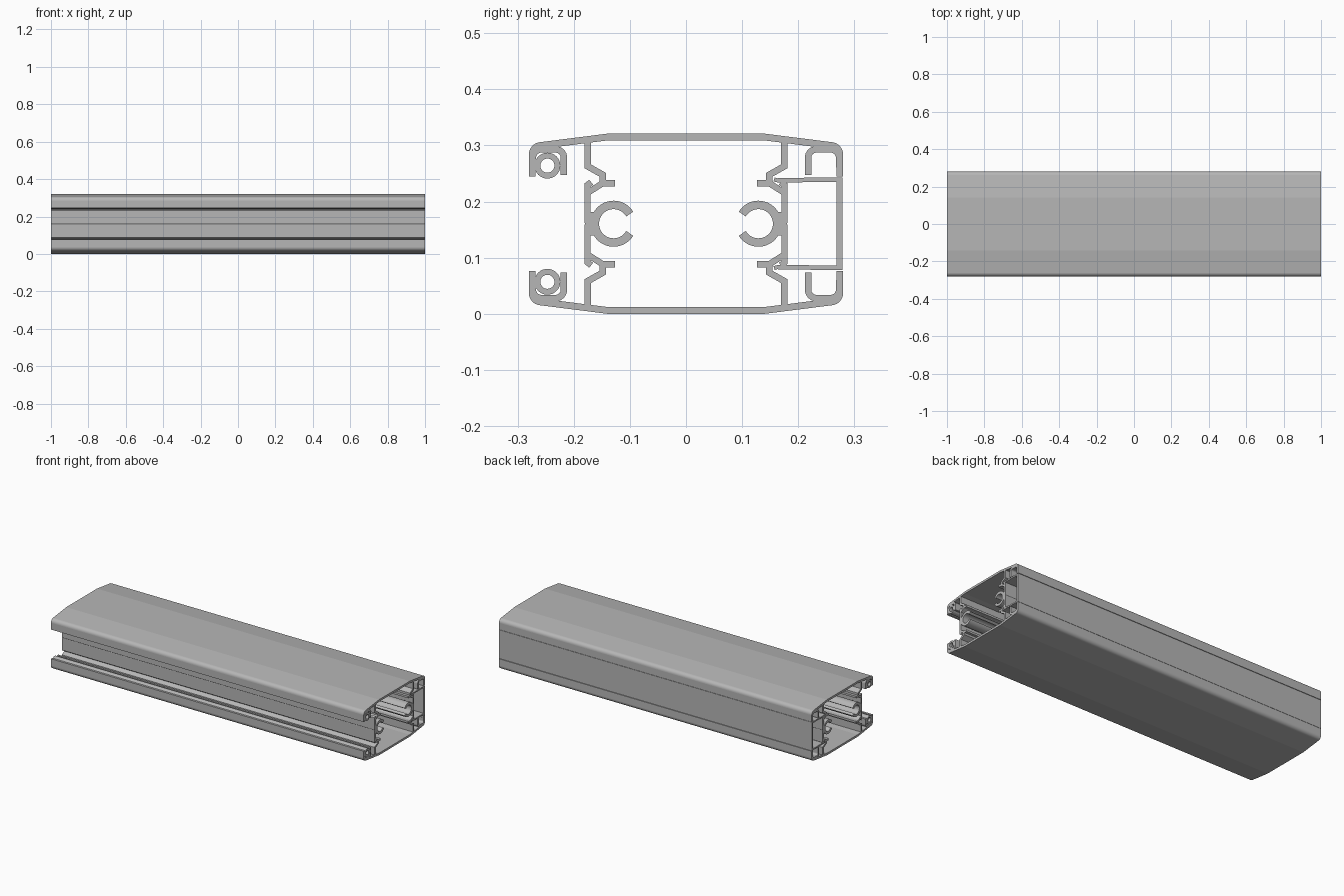
import bpy, bmesh, math
from mathutils import Vector

cube = bpy.data.objects.get("Cube")
if cube:
    bpy.data.objects.remove(cube, do_unlink=True)

MID = 0.1605          # height of the horizontal symmetry plane
WALL = 0.0115         # standard wall thickness

metal = bpy.data.materials.new("grey_aluminium")
metal.use_nodes = True
grey = (0.47, 0.47, 0.47, 1)
metal.diffuse_color = grey
metal.node_tree.nodes["Principled BSDF"].inputs["Base Color"].default_value = grey


def rounded(points, radius, steps=8):
    """Replace the sharp inner corners of a path by arcs."""
    pts = [Vector(p) for p in points]
    out = [pts[0]]
    for a, b, c in zip(pts, pts[1:], pts[2:]):
        u, v = (a - b).normalized(), (c - b).normalized()
        turn = math.pi - u.angle(v)
        if turn < math.radians(20):
            out.append(b)
            continue
        reach = radius * math.tan(turn / 2)
        centre = b + (u + v).normalized() * radius / math.cos(turn / 2)
        start, end = b + u * reach - centre, b + v * reach - centre
        for i in range(steps + 1):
            t = i / steps
            out.append(centre + (start * math.sin((1 - t) * turn)
                                 + end * math.sin(t * turn)) / math.sin(turn))
    return out + [pts[-1]]


def arc(y, h, radius, start, end, steps):
    angles = [math.radians(start + (end - start) * i / steps) for i in range(steps + 1)]
    return [(y + radius * math.cos(a), h + radius * math.sin(a)) for a in angles]


def extrude_wall(name, path, thick=WALL, sy=1, sz=1, closed=False):
    """Thicken a (y, height from middle) path and extrude it along the full length."""
    pts = [Vector((p[0] * sy, p[1] * sz)) for p in path]
    if closed:
        pts.pop()
    n = len(pts)
    bm = bmesh.new()
    rows = []
    for i, p in enumerate(pts):
        before = pts[i - 1] if closed or i else None
        after = pts[(i + 1) % n] if closed or i < n - 1 else None
        d1 = (p - before).normalized() if before is not None else (after - p).normalized()
        d2 = (after - p).normalized() if after is not None else d1
        n1, n2 = Vector((-d1.y, d1.x)), Vector((-d2.y, d2.x))
        mitre = (n1 + n2) / (1 + n1.dot(n2)) * thick / 2
        sides = (p + mitre, p - mitre)
        rows.append([bm.verts.new((x, s.x, MID + s.y)) for x in (-1, 1) for s in sides])
    for i in range(n if closed else n - 1):
        a, b = rows[i], rows[(i + 1) % n]
        for j, k in ((0, 2), (1, 3), (0, 1), (2, 3)):
            face = bm.faces.new((a[j], a[k], b[k], b[j]))
            # only the long sides of short arc segments are smooth
            face.smooth = k - j == 2 and (a[j].co - b[j].co).length < 0.0075
    if not closed:
        for r in (rows[0], rows[-1]):
            bm.faces.new((r[0], r[1], r[3], r[2]))
    bmesh.ops.recalc_face_normals(bm, faces=bm.faces)
    for edge in bm.edges:
        if len(edge.link_faces) == 2 and edge.calc_face_angle() > math.radians(32):
            edge.smooth = False
    mesh = bpy.data.meshes.new(name)
    bm.to_mesh(mesh)
    bm.free()
    mesh.materials.append(metal)
    obj = bpy.data.objects.new(name, mesh)
    bpy.context.collection.objects.link(obj)


# Path profiles, drawn for the back upper quarter
shell = rounded([(-0.274, 0.0845), (-0.274, 0.1375), (-0.14, 0.1545),
                 (0.14, 0.1545), (0.274, 0.1375), (0.274, 0.0845)], 0.016)
pocket = rounded([(0.273, 0.1), (0.273, 0.1325), (0.2175, 0.1325), (0.2175, 0.0865)], 0.015)
step = [(0.1755, 0.1475), (0.1755, 0.1025), (0.148, 0.087), (0.148, 0.0725), (0.1265, 0.0725)]
brace = [(0.148, 0.0725), (0.1755, 0.055)]
half_wall = [(0.169, 0.074), (0.1755, 0.069), (0.1755, 0.004), (0.1735, 0)]
web = half_wall + [(y, -h) for y, h in half_wall[-2::-1]]

for sz, level in ((1, "upper"), (-1, "lower")):
    extrude_wall(level + "_shell", shell, 0.012, sz=sz)
    # Round screw channel in the open front pockets
    extrude_wall(level + "_screw_tube", arc(-0.247, 0.1035, 0.0178, 0, 360, 32),
                 0.0105, sz=sz, closed=True)
    # Clip-on back cover: arm with a slim hooked tip
    extrude_wall(level + "_cover_arm", [(0.164, 0.0775), (0.272, 0.0785)], 0.008, sz=sz)
    extrude_wall(level + "_cover_tip", [(0.157, 0.079), (0.166, 0.0765)], 0.007, sz=sz)
    for sy, side in ((1, "back"), (-1, "front")):
        prefix = level + "_" + side
        extrude_wall(prefix + "_pocket", pocket, sy=sy, sz=sz)
        extrude_wall(prefix + "_stepped_web", step, sy=sy, sz=sz)
        extrude_wall(prefix + "_brace", brace, 0.011, sy=sy, sz=sz)

for sy, side in ((1, "back"), (-1, "front")):
    extrude_wall(side + "_inner_wall", web, 0.011, sy=sy)
    extrude_wall(side + "_screw_boss_neck", [(0.1755, 0), (0.159, 0)], 0.042, sy=sy)
    extrude_wall(side + "_screw_boss", arc(0.129, 0, 0.0335, -149, 149, 36), 0.015, sy=sy)

extrude_wall("cover_panel", [(0.2735, -0.0825), (0.2735, 0.0825)], 0.011)
